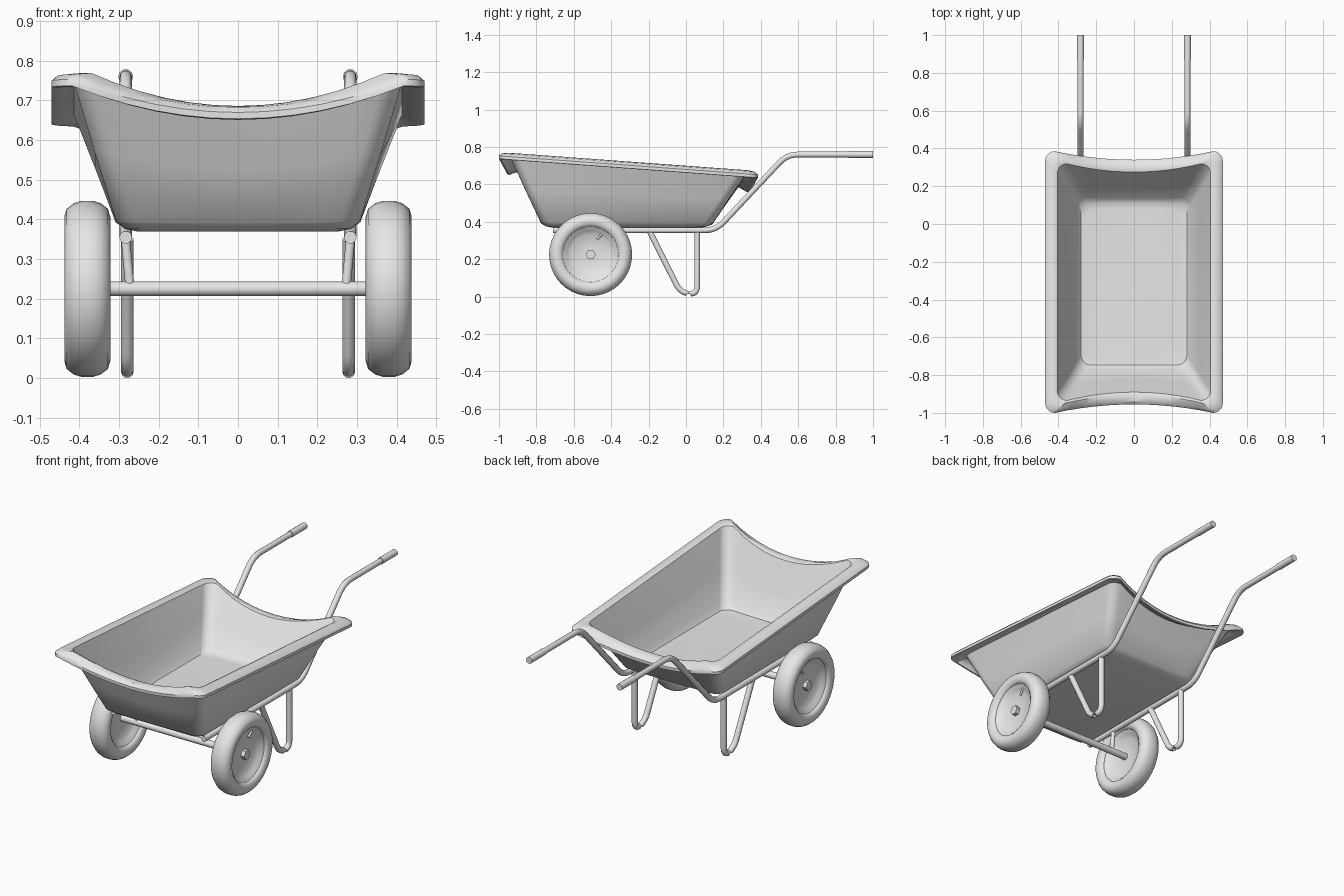
import bpy, bmesh, math
from mathutils import Vector, Matrix

old = bpy.data.objects.get("Cube")
if old:
    bpy.data.objects.remove(old, do_unlink=True)

grey = bpy.data.materials.new("light_grey")
grey.use_nodes = True
grey.diffuse_color = (0.8, 0.8, 0.8, 1)
grey.node_tree.nodes["Principled BSDF"].inputs["Base Color"].default_value = (0.8, 0.8, 0.8, 1)


def add_object(name, mesh, angle=35):
    mesh.materials.clear()
    mesh.materials.append(grey)
    mesh.shade_smooth()
    mesh.set_sharp_from_angle(angle=math.radians(angle))
    obj = bpy.data.objects.new(name, mesh)
    bpy.context.collection.objects.link(obj)
    return obj


def finish(name, bm, angle=35):
    bmesh.ops.recalc_face_normals(bm, faces=bm.faces)
    mesh = bpy.data.meshes.new(name)
    bm.to_mesh(mesh)
    bm.free()
    return add_object(name, mesh, angle)


def bridge(bm, a, b):
    for i in range(len(a)):
        j = (i + 1) % len(a)
        bm.faces.new((a[i], a[j], b[j], b[i]))


def fillet(points, radius, steps=6):
    """Round the inner corners of a path."""
    pts = [Vector(p) for p in points]
    path = [pts[0]]
    for a, p, b in zip(pts, pts[1:], pts[2:]):
        start = p + (a - p).normalized() * radius
        end = p + (b - p).normalized() * radius
        for k in range(steps + 1):
            t = k / steps
            path.append(start * (1 - t) ** 2 + p * 2 * t * (1 - t) + end * t * t)
    return path + [pts[-1]]


def tube(name, path, radius):
    curve = bpy.data.curves.new(name, "CURVE")
    curve.dimensions = "3D"
    curve.bevel_depth = radius
    curve.bevel_resolution = 3
    curve.use_fill_caps = True
    spline = curve.splines.new("POLY")
    spline.points.add(len(path) - 1)
    for point, co in zip(spline.points, path):
        point.co = (*co, 1)
    temp = bpy.data.objects.new(name + "_path", curve)
    mesh = bpy.data.meshes.new_from_object(temp)
    mesh.name = name
    bpy.data.objects.remove(temp)
    bpy.data.curves.remove(curve)
    return add_object(name, mesh, 45)


# Tub: rounded rectangles lofted up the outside, over the lip, down the inside
FLOOR, CORNER = 0.37, 0.05


def tub_ring(t, grow, dz):
    hx = 0.30 + 0.12 * t + grow
    front = -0.765 - 0.185 * t - grow
    back = 0.13 + 0.205 * t + grow
    ix, r = hx - CORNER, CORNER
    flat = []
    for n, (cx, cy) in enumerate(((ix, back - r), (-ix, back - r),
                                  (-ix, front + r), (ix, front + r))):
        for k in range(6):
            a = math.pi / 2 * (n + k / 5)
            flat.append((cx + r * math.cos(a), cy + r * math.sin(a)))
        if n in (0, 2):
            for k in range(1, 12):
                x = cx * (1 - k / 6)
                flat.append((x, back if n == 0 else front))
    ring = []
    for x, y in flat:
        sag = (1 - min(1, abs(x) / ix) ** 2) * t
        y += 0.045 * sag * (1 if y < (front + back) / 2 else -1)
        top = 0.70 - 0.073 * y
        ring.append((x, y, FLOOR + t * (top - FLOOR) - 0.08 * sag + dz))
    return ring


tub_profile = [
    (0, -0.045, 0), (0, -0.015, 0.006), (0.07, 0, 0),
    (0.5, 0, 0), (0.94, 0, 0), (1, 0.012, -0.025),
    (1, 0.040, -0.038), (1, 0.05, -0.036), (1, 0.05, -0.020),
    (1, 0.035, -0.006), (1, 0, 0), (0.98, -0.012, 0),
    (0.5, -0.014, 0), (0.12, -0.016, 0), (0.03, -0.024, 0.008),
    (0, -0.05, 0.015),
]
bm = bmesh.new()
rings = [[bm.verts.new(p) for p in tub_ring(*row)] for row in tub_profile]
for lower, upper in zip(rings, rings[1:]):
    bridge(bm, lower, upper)
bm.faces.new(rings[0])
bm.faces.new(rings[-1])
finish("tub", bm)

# Wheels: half profile of (offset along axle, radius), mirrored and revolved
WHEEL_Y, WHEEL_Z = -0.51, 0.225
half = [(0.012, 0.03), (0.012, 0.11), (0.024, 0.125), (0.038, 0.148),
        (0.045, 0.150), (0.054, 0.163), (0.058, 0.182), (0.052, 0.202),
        (0.034, 0.216), (0.014, 0.222)]
wheel_profile = half + [(-a, r) for a, r in reversed(half)]


def wheel(name, x):
    bm = bmesh.new()
    loops = []
    for off, r in wheel_profile:
        loops.append([bm.verts.new((x + off,
                                    WHEEL_Y + r * math.sin(k * math.tau / 40),
                                    WHEEL_Z + r * math.cos(k * math.tau / 40)))
                      for k in range(40)])
    for a, b in zip(loops, loops[1:]):
        bridge(bm, a, b)
    bm.faces.new(loops[0])
    bm.faces.new(loops[-1])
    finish(name, bm, 40)


def axle_nut(name, x):
    bm = bmesh.new()
    turn = Matrix.Translation((x, WHEEL_Y, WHEEL_Z)) @ Matrix.Rotation(math.pi / 2, 4, "Y")
    bmesh.ops.create_cone(bm, cap_ends=True, segments=6, radius1=0.027,
                          radius2=0.027, depth=0.03, matrix=turn)
    finish(name, bm, 30)


for side, label in ((1, "left"), (-1, "right")):
    wheel(label + "_wheel", side * 0.38)
    axle_nut(label + "_axle_nut", side * 0.40)
    tube(label + "_valve", [(side * 0.397, WHEEL_Y + 0.035, WHEEL_Z + 0.082),
                            (side * 0.403, WHEEL_Y + 0.065, WHEEL_Z + 0.115)], 0.006)

    # Frame rail running back and up into the handle
    x = side * 0.283
    rail = [(x, -0.71, 0.355), (x, 0.16, 0.355), (x, 0.54, 0.76), (x, 0.99, 0.76)]
    tube(label + "_frame_rail", fillet(rail, 0.06), 0.016)
    tube(label + "_grip", [(x, 0.87, 0.76), (x, 1.0, 0.76)], 0.019)

    # Bent leg and axle strut
    x = side * 0.279
    leg = [(x, -0.195, 0.35), (x, -0.005, -0.01), (x, 0.06, -0.01), (x, 0.06, 0.35)]
    bend = fillet(leg[:1] + [(x, -0.03, 0.022), (x, 0.06, 0.01)] + leg[3:], 0.048)
    tube(label + "_leg", bend, 0.016)
    tube(label + "_axle_strut", [(side * 0.284, WHEEL_Y, 0.355),
                                 (side * 0.272, WHEEL_Y, WHEEL_Z)], 0.012)

# Axle joining the wheels
tube("axle", [(-0.38, WHEEL_Y, WHEEL_Z), (0.38, WHEEL_Y, WHEEL_Z)], 0.019)
